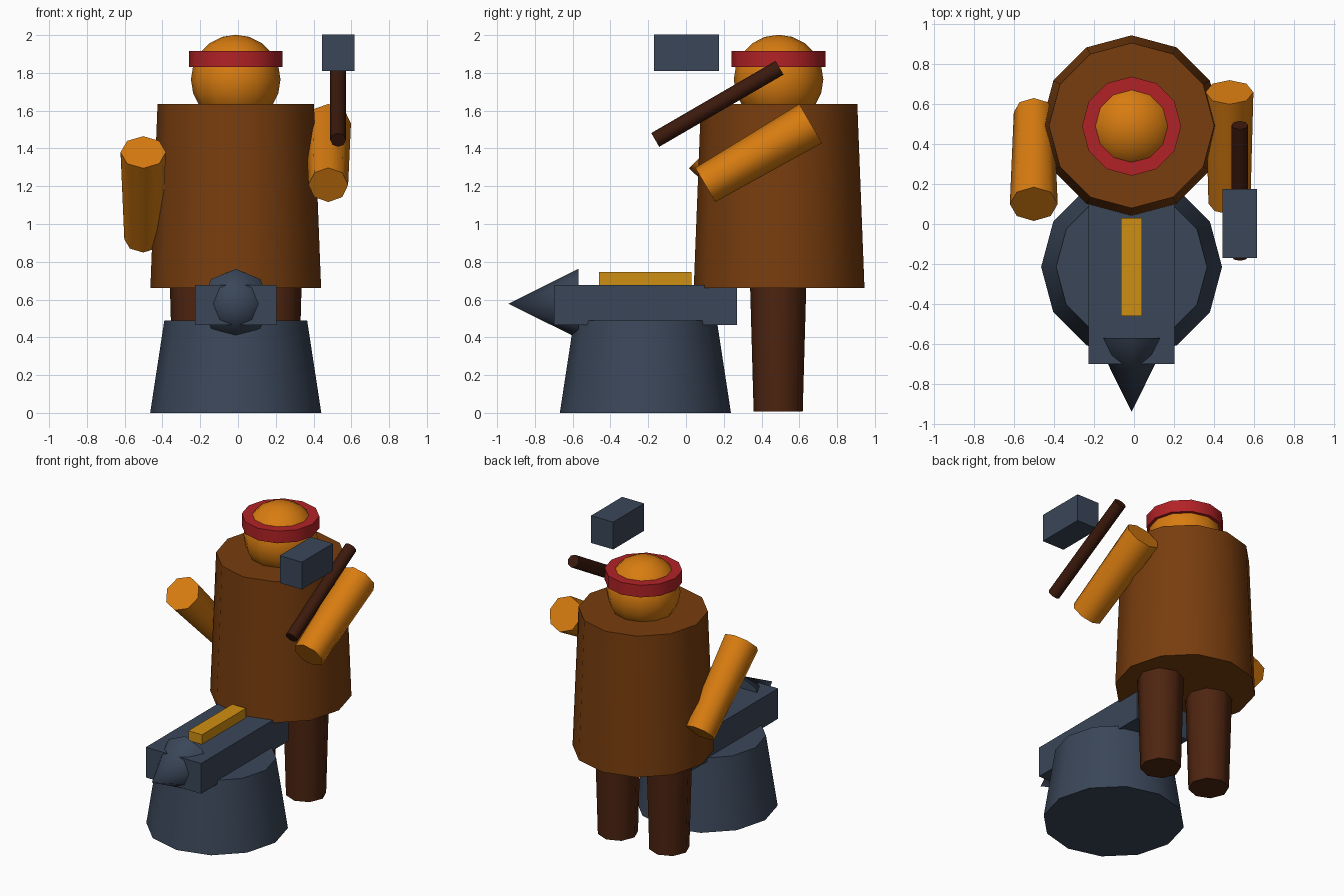
import bpy, math
from mathutils import Vector

if "Cube" in bpy.data.objects:
    bpy.data.objects.remove(bpy.data.objects["Cube"])


def material(name, hex_code):
    """Flat material from an sRGB hex colour."""
    m = bpy.data.materials.new(name)
    srgb = [int(hex_code[i:i + 2], 16) / 255 for i in (0, 2, 4)]
    lin = [c / 12.92 if c <= 0.04045 else ((c + 0.055) / 1.055) ** 2.4 for c in srgb]
    m.diffuse_color = (*lin, 1)
    m.use_nodes = True
    m.node_tree.nodes["Principled BSDF"].inputs["Base Color"].default_value = m.diffuse_color
    return m


STEEL = material("dark steel", "3a4658")
LEATHER = material("brown leather", "783d0e")
SKIN = material("tan skin", "d87c10")
RED = material("red cloth", "b22226")
GOLD = material("hot gold", "cf8f12")
TROUSERS = material("dark brown cloth", "4e2410")
WOOD = material("dark wood", "3c190c")

CX = -0.012   # centre line of the figure and the anvil
BODY_Y = 0.493


def finish(name, mat, smooth=True):
    ob = bpy.context.object
    ob.name = name
    ob.data.materials.append(mat)
    if smooth:
        bpy.ops.object.shade_smooth_by_angle(angle=math.radians(50))
    return ob


def rod(name, mat, start, end, r_start, r_end, sides):
    """Tapered cylinder or cone between two points."""
    a, b = Vector(start), Vector(end)
    d = b - a
    bpy.ops.mesh.primitive_cone_add(
        vertices=sides, radius1=r_start, radius2=r_end, depth=d.length,
        location=(a + b) / 2, rotation=d.to_track_quat('Z', 'Y').to_euler())
    return finish(name, mat)


def box(name, mat, low, high):
    a, b = Vector(low), Vector(high)
    bpy.ops.mesh.primitive_cube_add(size=1, location=(a + b) / 2)
    bpy.context.object.scale = b - a
    return finish(name, mat, smooth=False)


# Anvil: round base, block, horn, and the bar being worked
rod("anvil_base", STEEL, (CX, -0.215, 0), (CX, -0.215, 0.49), 0.453, 0.378, 12)
box("anvil_block", STEEL, (CX - 0.215, -0.70, 0.465), (CX + 0.215, 0.27, 0.678))
rod("anvil_horn", STEEL, (CX, -0.57, 0.578), (CX, -0.94, 0.578), 0.184, 0, 8)
box("hot_bar", GOLD, (CX - 0.053, -0.46, 0.67), (CX + 0.053, 0.03, 0.745))

# Body: legs, tunic, head and headband
for side, label in ((-1, "left"), (1, "right")):
    x = CX + side * 0.2
    rod(label + "_leg", TROUSERS, (x, 0.488, 0.008), (x, 0.488, 0.72), 0.13, 0.15, 8)
rod("tunic", LEATHER, (CX, BODY_Y, 0.66), (CX, BODY_Y, 1.635), 0.452, 0.414, 12)
bpy.ops.mesh.primitive_uv_sphere_add(segments=12, ring_count=10, radius=0.237,
                                     location=(CX, BODY_Y - 0.003, 1.765))
finish("head", SKIN)
rod("headband", RED, (CX, BODY_Y - 0.003, 1.83), (CX, BODY_Y - 0.003, 1.915),
    0.248, 0.248, 12)

# Arms: one reaching up and forward, one swung forward and down
rod("left_arm", SKIN, (CX - 0.49, 0.56, 0.92), (CX - 0.49, 0.10, 1.38), 0.10, 0.12, 8)
rod("right_arm", SKIN, (CX + 0.49, 0.102, 1.207), (CX + 0.49, 0.660, 1.532), 0.105, 0.12, 8)

# Hammer
rod("hammer_handle", WOOD, (0.53, -0.163, 1.445), (0.53, 0.495, 1.827), 0.042, 0.042, 8)
box("hammer_head", STEEL, (0.444, -0.17, 1.81), (0.616, 0.175, 2.002))
